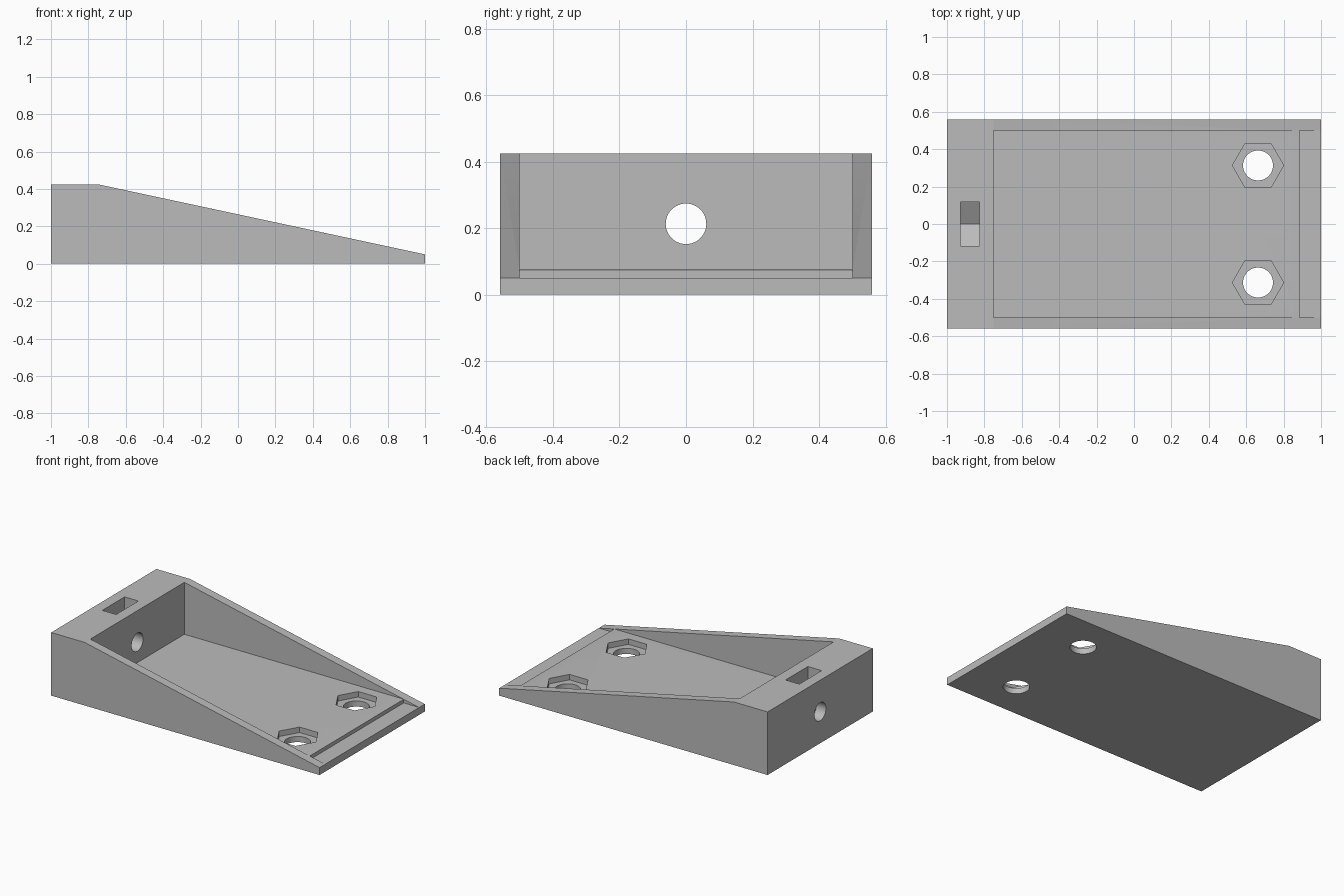
import bpy
import math
from mathutils import Vector

if "Cube" in bpy.data.objects:
    bpy.data.objects.remove(bpy.data.objects["Cube"], do_unlink=True)

HALF_WIDTH = 0.56
POCKET_HALF = 0.50
HEIGHT, LIP, FLOOR = 0.425, 0.05, 0.075
BEND = -0.75
STEP = 0.885
BORE_Z = 0.213
NUT_R = 0.137
BOLTS = [(0.663, 0.313), (0.663, -0.313)]

grey = bpy.data.materials.new("plain grey")
grey.use_nodes = True
grey.diffuse_color = (0.5, 0.5, 0.5, 1)
grey.node_tree.nodes["Principled BSDF"].inputs["Base Color"].default_value = (0.5, 0.5, 0.5, 1)


def prism(name, points, axis, start, end):
    """Extrude a 2D outline along an axis; points fill the other two axes in order."""
    others = [i for i in range(3) if i != axis]

    def place(p, d):
        v = Vector((0, 0, 0))
        v[others[0]], v[others[1]], v[axis] = p[0], p[1], d
        return v

    n = len(points)
    verts = [place(p, start) for p in points] + [place(p, end) for p in points]
    faces = [tuple(range(n)), tuple(reversed(range(n, 2 * n)))]
    faces += [(i, i + n, (i + 1) % n + n, (i + 1) % n) for i in range(n)]
    # outlines run counter-clockwise, so only the y axis keeps this winding
    if axis != 1:
        faces = [tuple(reversed(f)) for f in faces]
    mesh = bpy.data.meshes.new(name)
    mesh.from_pydata(verts, [], faces)
    mesh.update()
    mesh.materials.append(grey)
    obj = bpy.data.objects.new(name, mesh)
    bpy.context.collection.objects.link(obj)
    return obj


def ring(cx, cy, r, sides, turn=0.0):
    angles = [turn + math.tau * i / sides for i in range(sides)]
    return [(cx + r * math.cos(a), cy + r * math.sin(a)) for a in angles]


# Wedge body
body = prism("wedge_body", [(-1, 0), (1, 0), (1, LIP), (BEND, HEIGHT), (-1, HEIGHT)],
             1, -HALF_WIDTH, HALF_WIDTH)

# Pocket with a stepped floor, open at the thin end
cutters = [prism("pocket_cutter",
                 [(BEND, FLOOR), (STEP, FLOOR), (STEP, LIP), (1.2, LIP), (1.2, 1), (BEND, 1)],
                 1, -POCKET_HALF, POCKET_HALF)]

# Bolt holes with hexagonal nut recesses in the floor
for x, y in BOLTS:
    cutters.append(prism("nut_recess_cutter", ring(x, y, NUT_R, 6), 2, 0.038, 0.3))
    cutters.append(prism("bolt_hole_cutter", ring(x, y, 0.08, 48), 2, -0.1, 0.2))

# Captive nut slot: pointed bottom, straight sides open to the top
flat = NUT_R * math.cos(math.pi / 6)
shoulder = BORE_Z - NUT_R / 2
cutters.append(prism("nut_slot_cutter",
                     [(0, BORE_Z - NUT_R), (flat, shoulder), (flat, 1), (-flat, 1), (-flat, shoulder)],
                     0, -0.928, -0.825))

# Bore through the thick end
cutters.append(prism("bore_cutter", ring(0, BORE_Z, 0.061, 48), 0, -1.2, -0.6))

bpy.ops.object.select_all(action="DESELECT")
bpy.context.view_layer.objects.active = body
body.select_set(True)
for cutter in cutters:
    cutter.hide_render = True
    mod = body.modifiers.new(cutter.name, "BOOLEAN")
    mod.operation = "DIFFERENCE"
    mod.solver = "EXACT"
    mod.object = cutter
    bpy.ops.object.modifier_apply(modifier=mod.name)
    bpy.data.objects.remove(cutter, do_unlink=True)

bpy.ops.object.shade_smooth_by_angle(angle=math.radians(20))
# Keep the shallow bend between the deck and the ramp crisp
for edge in body.data.edges:
    a, b = (body.data.vertices[i].co for i in edge.vertices)
    if abs(a.x - BEND) < 0.001 and abs(b.x - BEND) < 0.001:
        edge.use_edge_sharp = True
